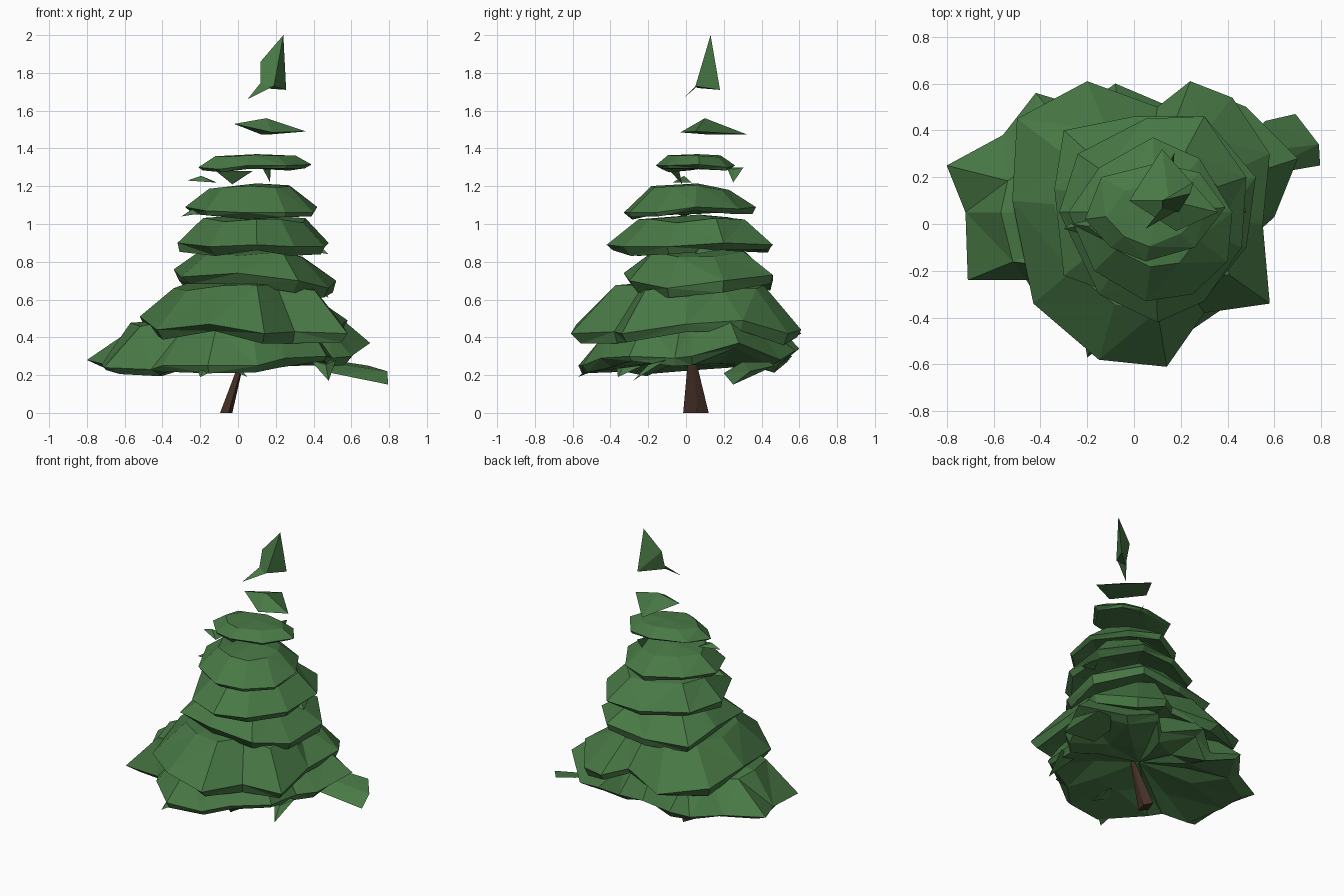
import bpy, bmesh, random
from mathutils import Vector

random.seed(4)


def material(name, rgb):
    m = bpy.data.materials.new(name)
    m.diffuse_color = (*rgb, 1)
    return m


GREEN = material("needles", (0.065, 0.19, 0.06))
BROWN = material("bark", (0.06, 0.03, 0.02))


def finish(name, bm, mat):
    bmesh.ops.triangulate(bm, faces=bm.faces[:])
    bmesh.ops.recalc_face_normals(bm, faces=bm.faces[:])
    mesh = bpy.data.meshes.new(name)
    bm.to_mesh(mesh)
    bm.free()
    mesh.materials.append(mat)
    ob = bpy.data.objects.new(name, mesh)
    bpy.context.collection.objects.link(ob)
    return ob


def tier(name, centre, top, drop, outline, shoulder=0.55, lift=0.03):
    """Ragged skirt: crown point, shoulder ring, rim, lower lip, hollow underside."""
    bm = bmesh.new()
    cx, cy = centre
    low = min(p[2] for p in outline)

    def ring(scale, height, spread):
        out = []
        for x, y, z in outline:
            s = scale * random.uniform(1 - spread, 1 + spread)
            out.append(bm.verts.new((cx + (x - cx) * s, cy + (y - cy) * s, height(z))))
        return out

    rings = [
        ring(shoulder, lambda z: z + (top - z) * random.uniform(0.72, 0.92), 0.12),
        ring(1.0, lambda z: z, 0.0),
        ring(0.92, lambda z: z - drop * random.uniform(0.5, 1.0), 0.06),
        ring(0.5, lambda z: low + lift * random.uniform(0.2, 1.0), 0.1),
    ]
    n = len(outline)
    for a, b in zip(rings, rings[1:]):
        for i in range(n):
            j = (i + 1) % n
            bm.faces.new((a[i], a[j], b[j], b[i]))
    for r, z in ((rings[0], top), (rings[-1], low + lift)):
        c = bm.verts.new((cx, cy, z))
        for i in range(n):
            bm.faces.new((r[i], r[(i + 1) % n], c))
    return finish(name, bm, GREEN)


def hull(name, points, mat=GREEN):
    bm = bmesh.new()
    for p in points:
        bm.verts.new(p)
    bmesh.ops.convex_hull(bm, input=bm.verts[:])
    return finish(name, bm, mat)


# Leaning, tapered trunk
hull("trunk", [(-0.095, 0.03, 0), (-0.05, -0.015, 0), (-0.03, 0.06, 0), (-0.06, 0.12, 0),
               (0.03, 0.03, 0.33), (0.045, 0.015, 0.33), (0.04, 0.04, 0.33)], BROWN)

# Foliage tiers from the ground up
tier("tier_1", (0, 0.05), 0.52, 0.05, [
    (-0.80, 0.25, 0.28), (-0.56, 0.38, 0.28), (-0.42, 0.56, 0.30), (-0.22, 0.50, 0.26),
    (-0.08, 0.60, 0.34), (0.18, 0.49, 0.27), (0.28, 0.58, 0.33), (0.48, 0.50, 0.28),
    (0.70, 0.28, 0.37), (0.60, 0.03, 0.30), (0.50, -0.06, 0.29), (0.47, -0.30, 0.30),
    (0.25, -0.45, 0.29), (0.10, -0.55, 0.25), (-0.16, -0.57, 0.25), (-0.40, -0.34, 0.25),
    (-0.46, -0.24, 0.23), (-0.71, -0.24, 0.24), (-0.72, 0.05, 0.26)], 0.72, 0.08)
tier("tier_2", (0.03, 0.05), 0.71, 0.07, [
    (-0.52, 0.10, 0.51), (-0.50, 0.45, 0.48), (-0.20, 0.61, 0.42), (0.10, 0.50, 0.48),
    (0.24, 0.61, 0.44), (0.42, 0.54, 0.42), (0.58, 0.30, 0.49), (0.55, 0.00, 0.47),
    (0.58, -0.34, 0.42), (0.30, -0.38, 0.43), (0.14, -0.61, 0.42), (-0.15, -0.58, 0.47),
    (-0.43, -0.34, 0.44)], 0.62, 0.06)
tier("tier_3", (0.07, 0.07), 0.87, 0.07, [
    (-0.34, 0.15, 0.76), (-0.30, 0.40, 0.70), (0.00, 0.46, 0.70), (0.30, 0.46, 0.73),
    (0.52, 0.20, 0.70), (0.48, -0.10, 0.66), (0.32, -0.30, 0.70), (0.00, -0.33, 0.74),
    (-0.30, -0.22, 0.72)], 0.65)
tier("tier_4", (0.09, 0.07), 1.05, 0.05, [
    (-0.32, 0.05, 0.90), (-0.24, 0.30, 0.89), (0.05, 0.45, 0.88), (0.30, 0.46, 0.89),
    (0.48, 0.20, 0.90), (0.46, -0.10, 0.88), (0.30, -0.33, 0.88), (0.10, -0.42, 0.89),
    (-0.15, -0.30, 0.88)], 0.62)
tier("tier_5", (0.1, 0.06), 1.215, 0.04, [
    (-0.28, 0.05, 1.09), (-0.15, 0.24, 1.09), (0.08, 0.37, 1.09), (0.28, 0.28, 1.08),
    (0.42, 0.05, 1.09), (0.40, -0.16, 1.06), (0.25, -0.30, 1.06), (0.05, -0.33, 1.06),
    (-0.17, -0.20, 1.07)], 0.6)
tier("tier_6", (0.1, 0.06), 1.37, 0.02, [
    (-0.21, 0.02, 1.30), (-0.14, 0.20, 1.32), (0.10, 0.26, 1.31), (0.28, 0.22, 1.30),
    (0.39, 0.07, 1.315), (0.26, -0.10, 1.31), (0.05, -0.16, 1.31), (-0.10, -0.10, 1.29)], 0.65, 0.0)
hull("tier_7", [(-0.02, 0.10, 1.53), (0.18, -0.03, 1.485), (0.36, 0.05, 1.49), (0.12, 0.32, 1.475),
                (0.15, 0.10, 1.56), (0.18, 0.10, 1.475)])

# Tip of the tree and its side leaf
hull("tip", [(0.24, 0.13, 2.0), (0.255, 0.18, 1.71), (0.12, 0.10, 1.86), (0.12, 0.06, 1.72),
             (0.19, 0.05, 1.73)])
hull("tip_leaf", [(0.05, -0.02, 1.66), (0.12, 0.05, 1.72), (0.19, 0.06, 1.73), (0.13, 0.08, 1.76)])


# Loose sprigs: flat wedges from a root to a tip
def sprig(name, root, end, width):
    a, b = Vector(root), Vector(end)
    side = (b - a).cross(Vector((0, 0, 1))).normalized() * width
    hull(name, [a + side, a - side, b, (a + b) / 2 + Vector((0, 0, 0.03))])


hull("low_branch", [(0.45, 0.30, 0.27), (0.56, 0.44, 0.27), (0.69, 0.47, 0.25), (0.79, 0.34, 0.22),
                    (0.795, 0.25, 0.15), (0.50, 0.20, 0.21)])
SPRIGS = [
    ((0.45, -0.12, 0.28), (0.48, -0.28, 0.17), 0.07),
    ((-0.05, -0.30, 0.25), (0.05, -0.36, 0.19), 0.08),
    ((-0.15, -0.45, 0.25), (-0.20, -0.57, 0.19), 0.08),
    ((-0.12, -0.02, 1.22), (-0.27, 0.00, 1.23), 0.05),
    ((-0.02, -0.06, 1.28), (-0.03, -0.02, 1.21), 0.10),
    ((0.15, 0.26, 1.30), (0.17, 0.25, 1.22), 0.05),
    ((-0.18, 0.00, 1.06), (-0.30, -0.02, 1.04), 0.06),
    ((0.40, 0.10, 0.86), (0.48, 0.05, 0.84), 0.07),
    ((0.40, 0.05, 0.66), (0.48, 0.00, 0.61), 0.08),
]
for i, s in enumerate(SPRIGS):
    sprig(f"sprig_{i + 1}", *s)
